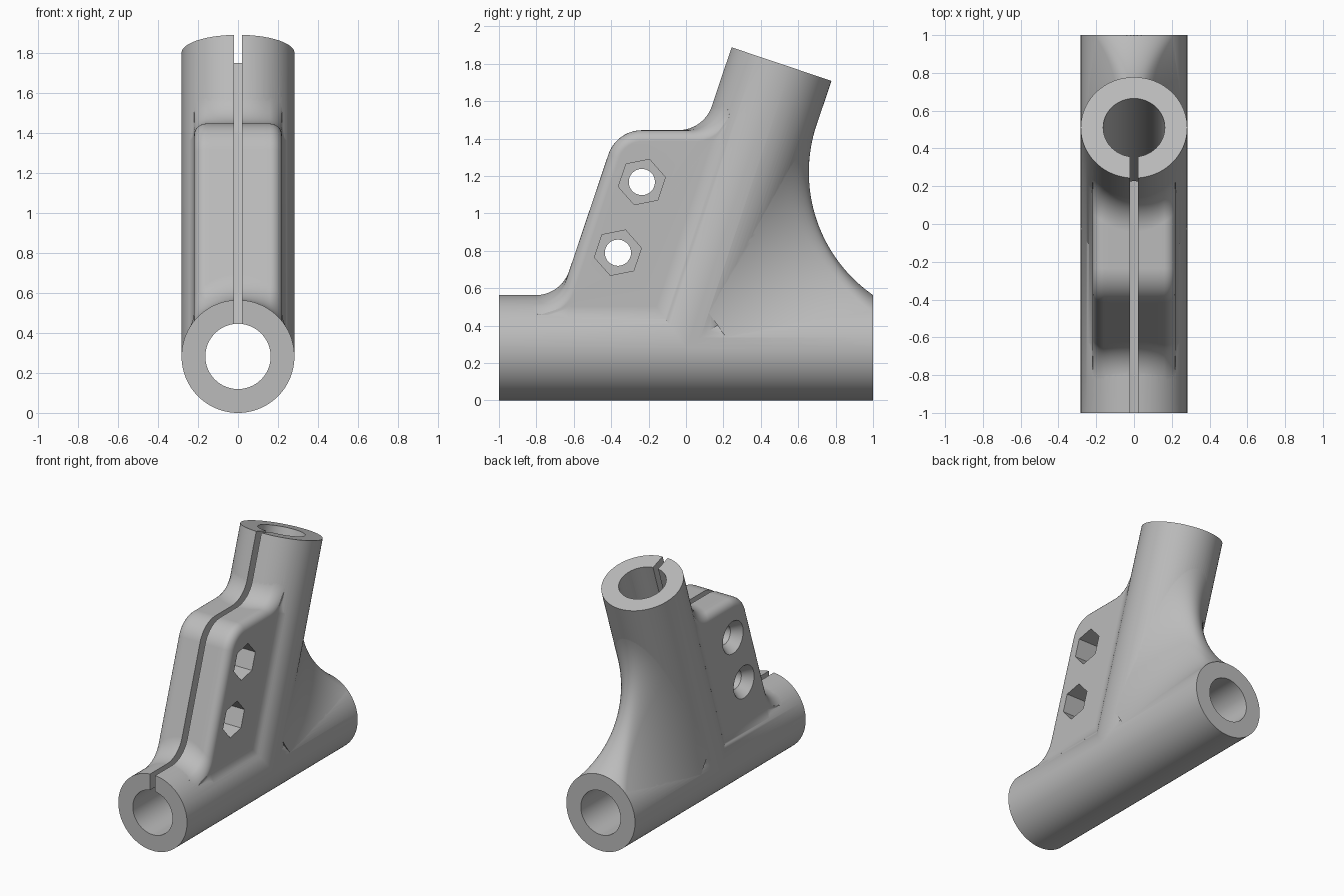
import bpy, bmesh
from math import sin, cos, tan, pi, sqrt, radians
from mathutils import Vector

if "Cube" in bpy.data.objects:
    bpy.data.objects.remove(bpy.data.objects["Cube"], do_unlink=True)

R, BORE = 0.282, 0.163            # outer and inner tube radius
WEB, EDGE, FILLET = 0.22, 0.06, 0.19
TILT = radians(71.4)
O = Vector((0, R))                # (y, z) point where the tube axes meet
D = Vector((cos(TILT), sin(TILT)))     # direction of the raised tube
N = Vector((-sin(TILT), cos(TILT)))    # its forward-facing normal
FLAT = Vector((1, 0))
UP = Vector((0, 1))

metal = bpy.data.materials.new("grey metal")
metal.use_nodes = True
grey = (0.5, 0.5, 0.5, 1)
metal.diffuse_color = grey
metal.node_tree.nodes["Principled BSDF"].inputs["Base Color"].default_value = grey


def p3(x, p):
    return Vector((x, p[0], p[1]))


def loft(name, rings):
    """Closed solid through rings of equal point count."""
    bm = bmesh.new()
    vs = [[bm.verts.new(p) for p in ring] for ring in rings]
    n = len(vs[0])
    for a, b in zip(vs, vs[1:]):
        for i in range(n):
            j = (i + 1) % n
            bm.faces.new((a[i], a[j], b[j], b[i]))
    bm.faces.new(vs[0])
    bm.faces.new(vs[-1])
    bmesh.ops.recalc_face_normals(bm, faces=bm.faces)
    mesh = bpy.data.meshes.new(name)
    bm.to_mesh(mesh)
    bm.free()
    ob = bpy.data.objects.new(name, mesh)
    bpy.context.collection.objects.link(ob)
    mesh.materials.append(metal)
    return ob


def rod(name, start, end, r, seg=96):
    """Tube-like solid lying in the middle plane."""
    n = (end - start).normalized().orthogonal()
    angles = [2 * pi * i / seg for i in range(seg)]
    return loft(name, [[p3(r * cos(a), c + n * r * sin(a)) for a in angles]
                       for c in (start, end)])


def cross_hole(name, c, ends, seg=48):
    """Sideways hole; ends are (x, radius) pairs."""
    angles = [TILT + 2 * pi * i / seg for i in range(seg)]
    return loft(name, [[p3(x, c + r * Vector((cos(a), sin(a)))) for a in angles]
                       for x, r in ends])


def arc_points(c, a, b, seg):
    """Arc about c from offset a to offset b of the same length."""
    turn = a.angle(b)
    return [c + (a * sin(turn * (1 - i / seg)) + b * sin(turn * i / seg)) / sin(turn)
            for i in range(seg + 1)]


def rounded(a, p, b, r):
    u, v = (a - p).normalized(), (b - p).normalized()
    half = u.angle(v) / 2
    c = p + (u + v).normalized() * r / sin(half)
    return arc_points(c, p + u * r / tan(half) - c, p + v * r / tan(half) - c, 12)


def combine(target, other, operation):
    mod = target.modifiers.new("join", 'BOOLEAN')
    mod.operation, mod.solver, mod.object = operation, 'MANIFOLD', other
    bpy.context.view_layer.objects.active = target
    bpy.ops.object.modifier_apply(modifier=mod.name)
    bpy.data.objects.remove(other, do_unlink=True)


# Two crossing tubes
body = rod("clamp_body", Vector((-1, R)), Vector((1, R)), R)
solids = [rod("raised_tube", O, O + D * 1.6, R)]

# Rear saddle: a large ball rolled between both tubes, stopping at the tube end
BALL, SINK = 0.8, R - 0.0006
O3, D3 = p3(0, O), p3(0, D)


def saddle_ring(t):
    radial = Vector((sin(t), 0, cos(t)))
    y = min(1, (SINK + BALL) * cos(t) / tan(TILT / 2))
    foot = O3 + radial * SINK + Vector((0, y, 0))
    lo, hi = 0, pi / 2
    for _ in range(40):
        mid = (lo + hi) / 2
        c = foot + BALL * (radial * cos(mid) + Vector((0, sin(mid), 0)))
        axis_point = O3 + D3 * (c - O3).dot(D3)
        if (c - axis_point).length < SINK + BALL:
            lo = mid
        else:
            hi = mid
    toward = (axis_point - c).normalized()
    ring = arc_points(c, foot - c, toward * BALL, 32)
    side = Vector((ring[-1].x, 0, 0))
    return ring + [axis_point + side, O3 + side, Vector((foot.x, y, R))]


solids.append(loft("rear_saddle", [saddle_ring(radians(88 * i / 40)) for i in range(-40, 41)]))


# Front clamp web, lofted sideways so its fillets follow the tubes
def corner(d, z):
    return O + D * ((z - R - d * N.y) / D.y) + N * d


def web_slice(x):
    w = sqrt(R * R - x * x)
    e = EDGE - sqrt(max(0, EDGE ** 2 - max(0, abs(x) - WEB + EDGE) ** 2))
    front, top = 0.723 - e, 1.445 - e
    foot, nose, neck = corner(front, R + w), corner(front, top), corner(w, top)
    line = rounded(foot - FLAT, foot, nose, FILLET)
    line += rounded(foot, nose, neck, FILLET - e)
    line += rounded(nose, neck, neck + D, FILLET)
    first, last = line[0], line[-1]
    return [p3(x, p) for p in [O, Vector((first.x, R))] + line + [O + D * (last - O).dot(D)]]


edge_x = [WEB - EDGE + EDGE * sin(pi / 2 * i / 6) for i in range(7)]
inner_x = [(WEB - EDGE) * i / 5 for i in range(-4, 5)]
solids.append(loft("clamp_web", [web_slice(x) for x in
                                 [-x for x in reversed(edge_x)] + inner_x + edge_x]))

# Soft fillets where the web meets each tube, fading out at their ends
f = 0.15
cx = WEB + f
centre = Vector((cx, sqrt((R + f) ** 2 - cx ** 2)))
arc = arc_points(centre, -FLAT * f, -centre.normalized() * f, 8)
section = [Vector((0.1, arc[0].y))] + arc + [Vector((0.1, arc[-1].y))]
for side in (-1, 1):
    for axis, out, length in ((-FLAT, UP, 0.63), (D, N, 1.09)):
        solids.append(loft("web_fillet", [
            [p3(side * q.x, O + axis * s + out * (q.y - sink)) for q in section]
            for s, sink in ((0.02, 0), (length, 0), (length + 0.16, 0.05))]))

for part in solids:
    combine(body, part, 'UNION')

# Bores, clamping slot, bolt holes and their recesses
slot = [O, Vector((-1.1, R)), Vector((-1.1, 2.2)), O + D * 2]
cutters = [
    rod("base_bore", Vector((-1.1, R)), Vector((1.1, R)), BORE),
    rod("raised_bore", O, O + D * 1.8, BORE),
    loft("clamp_slot", [[p3(x, p) for p in slot] for x in (-0.021, 0.021)]),
]
for spot in ((-0.236, 1.168), (-0.364, 0.79)):
    c = Vector(spot)
    cutters.append(cross_hole("bolt_hole", c, ((-0.5, 0.07), (0.5, 0.07))))
    cutters.append(cross_hole("nut_recess", c, ((0.06, 0.128), (0.5, 0.128)), 6))
    cutters.append(cross_hole("countersink", c, ((-0.25, 0.141), (-0.15, 0.07))))
for cutter in cutters:
    combine(body, cutter, 'DIFFERENCE')

# Smooth curved walls, crisp machined edges
bpy.ops.object.select_all(action='DESELECT')
body.select_set(True)
bpy.context.view_layer.objects.active = body
bpy.ops.object.shade_smooth_by_angle(angle=radians(30))
weighted = body.modifiers.new("even shading", 'WEIGHTED_NORMAL')
weighted.keep_sharp = True
